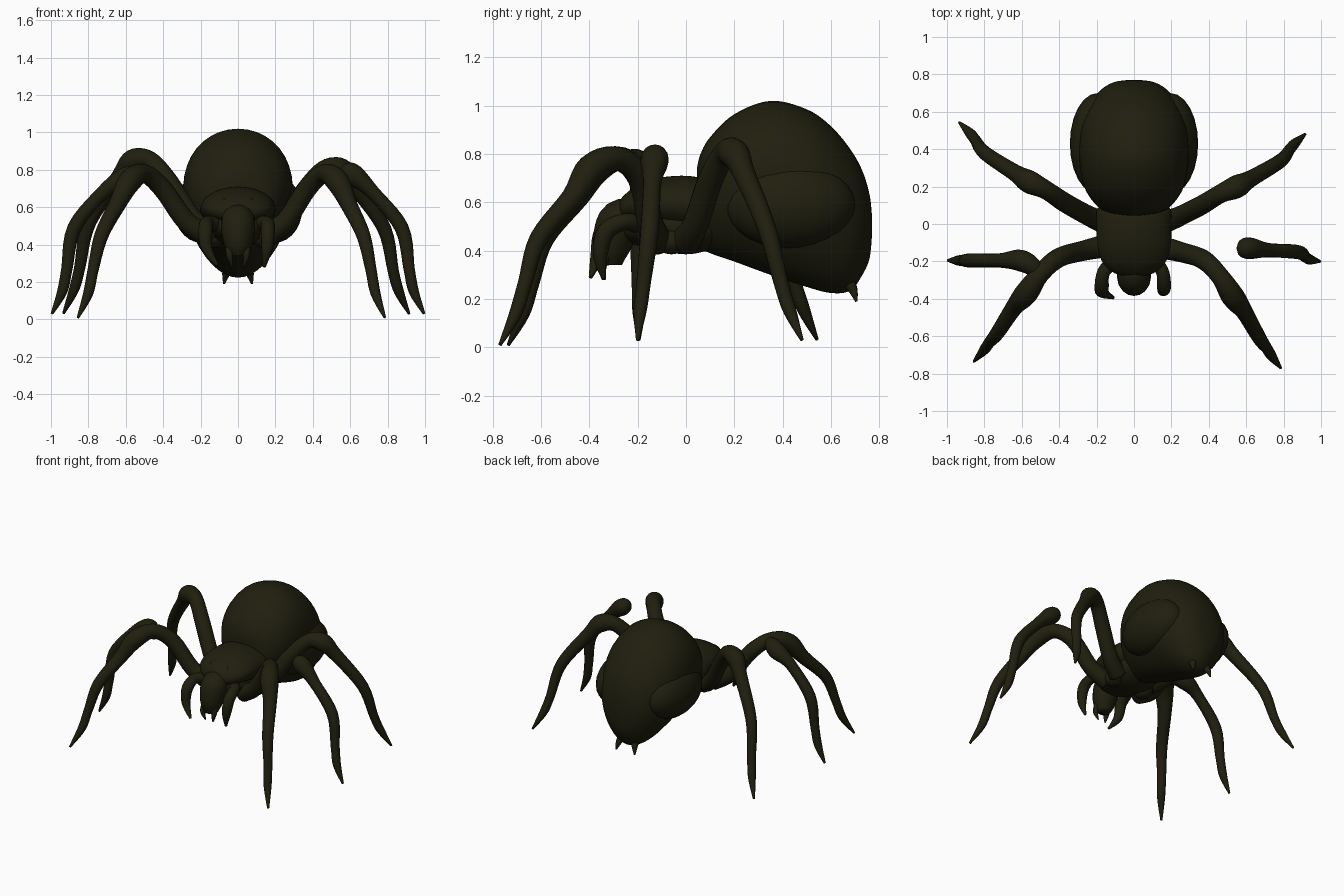
import bpy
import bmesh
import math
from mathutils import Vector

default = bpy.data.objects.get("Cube")
if default:
    bpy.data.objects.remove(default, do_unlink=True)

# One dark olive colour for the whole creature
OLIVE = (0.014, 0.0133, 0.0045, 1)
chitin = bpy.data.materials.new("dark_olive_chitin")
chitin.use_nodes = True
chitin.diffuse_color = OLIVE
chitin.node_tree.nodes["Principled BSDF"].inputs["Base Color"].default_value = OLIVE
chitin.node_tree.nodes["Principled BSDF"].inputs["Roughness"].default_value = 0.7


def smooth_path(keys, steps):
    """Catmull-Rom resampling of tuples of any length."""
    keys = [Vector(k) for k in keys]
    padded = [keys[0]] + keys + [keys[-1]]
    result = []
    for a, b, c, d in zip(padded, padded[1:], padded[2:], padded[3:]):
        for step in range(steps):
            t = step / steps
            result.append(b + (c - a) * t / 2
                          + (a - b * 2.5 + c * 2 - d / 2) * t * t
                          + ((b - c) * 3 + d - a) * t ** 3 / 2)
    return result + [keys[-1]]


def finish(name, bm):
    """Turn a bmesh into a smooth shaded, coloured object."""
    bmesh.ops.recalc_face_normals(bm, faces=bm.faces)
    mesh = bpy.data.meshes.new(name)
    bm.to_mesh(mesh)
    bm.free()
    obj = bpy.data.objects.new(name, mesh)
    bpy.context.collection.objects.link(obj)
    mesh.materials.append(chitin)
    mesh.polygons.foreach_set("use_smooth", [True] * len(mesh.polygons))
    return obj


def skin_rings(name, rings):
    """Bridge equal rings of points and close both ends."""
    bm = bmesh.new()
    loops = [[bm.verts.new(p) for p in ring] for ring in rings]
    for low, high in zip(loops, loops[1:]):
        for i in range(len(low)):
            bm.faces.new((low[i - 1], low[i], high[i], high[i - 1]))
    bm.faces.new(loops[0])
    bm.faces.new(loops[-1])
    return finish(name, bm)


def limb(name, points, radii, sides=16, steps=5):
    """Tapering round tube through the points."""
    path = smooth_path([(*p, r) for p, r in zip(points, radii)], steps)
    centres = [p.to_3d() for p in path]
    rings = []
    normal = Vector((0, 1, 0))
    for i, centre in enumerate(centres):
        ahead = centres[min(i + 1, len(centres) - 1)]
        along = (ahead - centres[max(i - 1, 0)]).normalized()
        normal = (normal - along * normal.dot(along)).normalized()
        across = along.cross(normal)
        radius = max(path[i][3], 0.004)
        rings.append([centre + (normal * math.cos(a) + across * math.sin(a)) * radius
                      for a in (math.tau * k / sides for k in range(sides))])
    return skin_rings(name, rings)


def hull(name, stations, egg, sides=40, steps=5):
    """Body of egg-shaped sections: (y, top, bottom, half width)."""
    rings = []
    for y, top, bottom, half in smooth_path(stations, steps):
        middle, rise = (top + bottom) / 2, (top - bottom) / 2
        rings.append([(half * math.cos(a) * (1 + egg * math.sin(a)), y,
                       middle + rise * math.sin(a))
                      for a in (math.tau * k / sides for k in range(sides))])
    return skin_rings(name, rings)


def ball(name, centre, size):
    bm = bmesh.new()
    bmesh.ops.create_uvsphere(bm, u_segments=24, v_segments=14, radius=1)
    bmesh.ops.scale(bm, vec=size, verts=bm.verts)
    bmesh.ops.translate(bm, vec=centre, verts=bm.verts)
    return finish(name, bm)


def stretched(points, factors):
    return [tuple(c * f for c, f in zip(p, factors)) for p in points]


# Large abdomen, narrowing downwards
hull("abdomen", [
    (0.045, 0.74, 0.55, 0.03), (0.06, 0.8, 0.42, 0.13), (0.1, 0.87, 0.39, 0.2),
    (0.2, 0.965, 0.355, 0.265), (0.35, 1.02, 0.3, 0.29), (0.5, 0.985, 0.25, 0.285),
    (0.6, 0.915, 0.225, 0.255), (0.68, 0.82, 0.235, 0.21), (0.73, 0.73, 0.3, 0.16),
    (0.76, 0.63, 0.37, 0.1), (0.77, 0.54, 0.47, 0.03)], 0.12)

# Thorax under a domed shell
hull("thorax", [
    (-0.27, 0.52, 0.48, 0.03), (-0.25, 0.56, 0.44, 0.1), (-0.15, 0.6, 0.41, 0.16),
    (0, 0.6, 0.385, 0.17), (0.12, 0.58, 0.41, 0.14), (0.18, 0.54, 0.44, 0.04)], 0)
hull("shell", [
    (-0.28, 0.59, 0.55, 0.03), (-0.265, 0.62, 0.53, 0.1), (-0.21, 0.665, 0.51, 0.165),
    (-0.12, 0.7, 0.49, 0.195), (0, 0.71, 0.47, 0.2), (0.08, 0.69, 0.47, 0.195),
    (0.14, 0.62, 0.52, 0.12)], 0)

# Hanging face between the feelers
limb("face", [(0, -0.2, 0.53), (0, -0.27, 0.52), (0, -0.3, 0.45),
              (0, -0.31, 0.39), (0, -0.31, 0.34)],
     [0.08, 0.092, 0.085, 0.07, 0.045])

# Leg paths on the model's left, hip to foot
FRONT = [(0.13, -0.12, 0.44), (0.25, -0.15, 0.52), (0.37, -0.19, 0.7),
         (0.46, -0.28, 0.78), (0.53, -0.39, 0.74), (0.59, -0.47, 0.62),
         (0.67, -0.61, 0.45), (0.71, -0.665, 0.27), (0.735, -0.705, 0.14),
         (0.785, -0.77, 0.01)]
BACK = [(0.14, 0, 0.44), (0.24, 0.04, 0.51), (0.36, 0.1, 0.69),
        (0.46, 0.16, 0.8), (0.55, 0.2, 0.8), (0.62, 0.24, 0.72),
        (0.78, 0.335, 0.49), (0.83, 0.395, 0.26), (0.86, 0.43, 0.15),
        (0.915, 0.48, 0.03)]
LEG_RADII = [0.063, 0.054, 0.052, 0.05, 0.062, 0.046, 0.038, 0.03, 0.027, 0.007]
limb("front_leg_left", FRONT, LEG_RADII)
limb("front_leg_right", stretched(FRONT, (-1.09, 0.955, 1)), LEG_RADII)
limb("back_leg_left", BACK, LEG_RADII)
limb("back_leg_right", stretched(BACK, (-1.02, 1.13, 1.06)), LEG_RADII)

# Middle legs: the left one is a loose shin, the right one branches off the front knee
SHIN_END = [(0.72, -0.14, 0.68), (0.875, -0.15, 0.49), (0.915, -0.175, 0.27),
            (0.94, -0.19, 0.15), (0.995, -0.2, 0.03)]
SHIN_RADII = [0.038, 0.038, 0.03, 0.027, 0.007]
limb("middle_leg_left",
     [(0.55, -0.13, 0.8), (0.57, -0.13, 0.795), (0.62, -0.13, 0.77)] + SHIN_END,
     [0.008, 0.045, 0.058] + SHIN_RADII)
limb("middle_leg_right",
     [(-0.48, -0.29, 0.76), (-0.54, -0.23, 0.77), (-0.61, -0.195, 0.75)]
     + [(-x, -0.195, z) for x, _, z in SHIN_END],
     [0.03, 0.05, 0.058] + SHIN_RADII)

# Feelers curling down beside the face
FEELER = [(0.09, -0.18, 0.5), (0.15, -0.25, 0.52), (0.16, -0.33, 0.48),
          (0.155, -0.355, 0.38), (0.14, -0.34, 0.28)]
FEELER_RADII = [0.04, 0.035, 0.038, 0.03, 0.008]
limb("feeler_left", FEELER, FEELER_RADII)
limb("feeler_right", stretched(FEELER[:-1], (-1.08, 1.03, 1)) + [(-0.11, -0.395, 0.29)],
     FEELER_RADII)

# Small paired parts and the wide flanks low on the abdomen
for side, label in ((1, "left"), (-1, "right")):
    ball("flank_" + label, (side * 0.195, 0.43, 0.59), (0.148, 0.27, 0.18))
    ball("hip_" + label, (side * 0.13, -0.06, 0.44), (0.06, 0.07, 0.055))
    ball("eye_" + label, (side * 0.07, -0.22, 0.64), (0.012, 0.012, 0.012))
    limb("fang_" + label, [(side * 0.04, -0.32, 0.4), (side * 0.045, -0.345, 0.34),
                           (side * 0.03, -0.335, 0.28)], [0.025, 0.018, 0.004])
    limb("spinneret_" + label, [(side * 0.05, 0.66, 0.29), (side * 0.065, 0.69, 0.24),
                                (side * 0.075, 0.705, 0.19)], [0.03, 0.02, 0.005])
